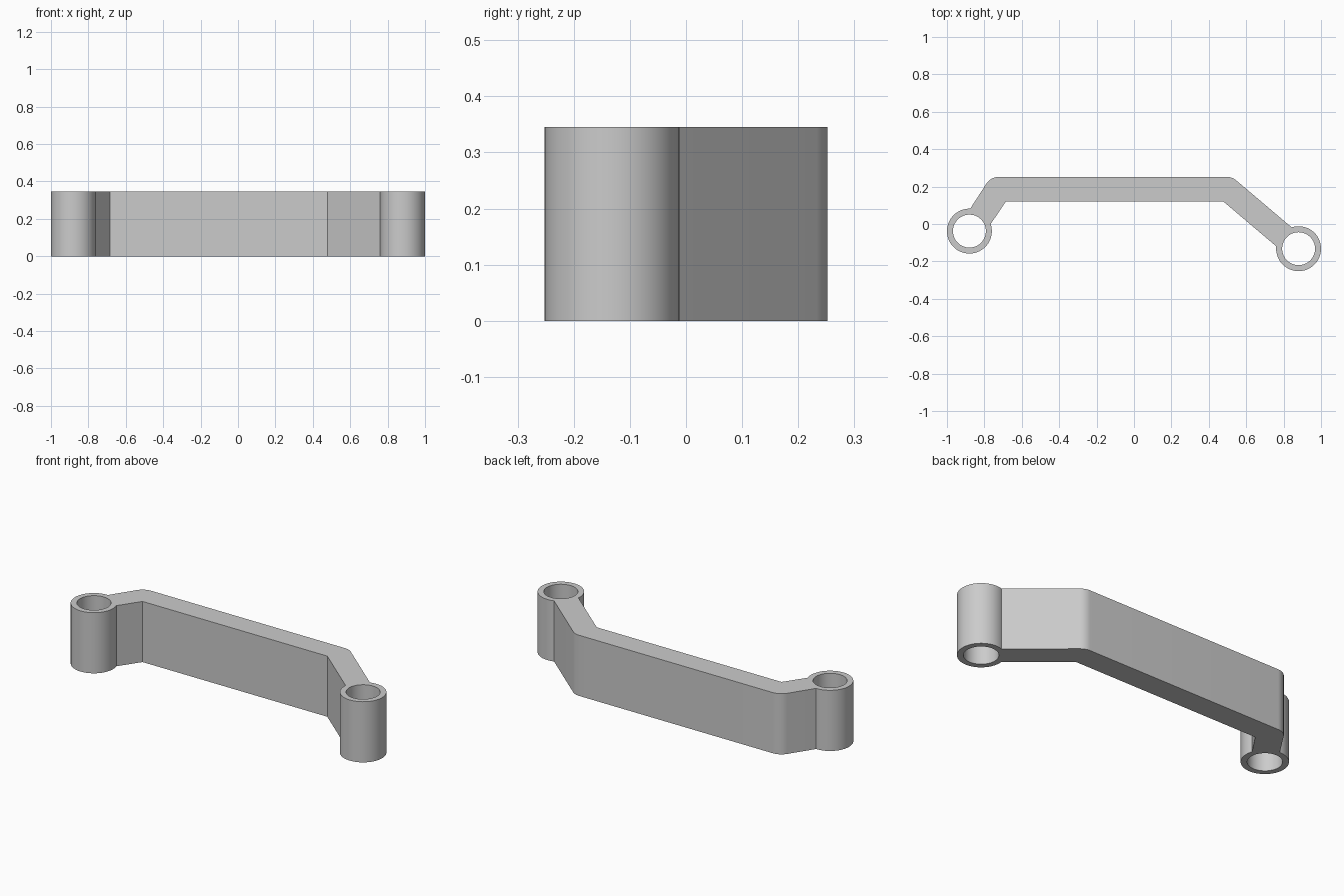
import bpy
import bmesh
from math import cos, sin, radians

if "Cube" in bpy.data.objects:
    bpy.data.objects.remove(bpy.data.objects["Cube"], do_unlink=True)

HEIGHT = 0.345
RING_R, HOLE_R, BEND_R = 0.12, 0.088, 0.08
LEFT_RING, RIGHT_RING = (-0.88, -0.038), (0.88, -0.132)


def arc(center, radius, start, end, steps):
    """Points along an arc, angles in degrees."""
    angles = [radians(start + (end - start) * i / steps) for i in range(steps + 1)]
    return [(center[0] + radius * cos(a), center[1] + radius * sin(a)) for a in angles]


def add_loop(curve, points):
    spline = curve.splines.new("POLY")
    spline.points.add(len(points) - 1)
    for p, (x, y) in zip(spline.points, points):
        p.co = (x, y, 0, 1)
    spline.use_cyclic_u = True


# Outline: two ring bosses joined by a bent bar with rounded back corners
outline = (arc(LEFT_RING, RING_R, 88, 378.5, 52)
           + [(-0.685, 0.12), (0.478, 0.12)]
           + arc(RIGHT_RING, RING_R, 174, 468, 52)
           + arc((0.495, 0.172), BEND_R, 50, 90, 8)
           + arc((-0.722, 0.172), BEND_R, 90, 146, 10))

profile = bpy.data.curves.new("bracket_profile", "CURVE")
profile.dimensions = "2D"
profile.fill_mode = "BOTH"
profile.extrude = HEIGHT / 2
add_loop(profile, outline)

# Through holes in the bosses
for center in (LEFT_RING, RIGHT_RING):
    add_loop(profile, arc(center, HOLE_R, 0, 360, 64)[:-1])

bracket = bpy.data.objects.new("bent_bracket", profile)
bpy.context.collection.objects.link(bracket)
bracket.location.z = HEIGHT / 2

# Turn the filled profile into one welded solid
bpy.ops.object.select_all(action="DESELECT")
bpy.context.view_layer.objects.active = bracket
bracket.select_set(True)
bpy.ops.object.convert(target="MESH")
bracket = bpy.context.object
bm = bmesh.new()
bm.from_mesh(bracket.data)
bmesh.ops.remove_doubles(bm, verts=bm.verts, dist=0.0005)
bmesh.ops.recalc_face_normals(bm, faces=bm.faces)
bm.to_mesh(bracket.data)
bm.free()
bpy.ops.object.shade_smooth_by_angle(angle=radians(25))

# Plain grey finish
grey = bpy.data.materials.new("plain_grey")
grey.use_nodes = True
color = (0.6, 0.6, 0.6, 1)
grey.diffuse_color = color
grey.node_tree.nodes["Principled BSDF"].inputs["Base Color"].default_value = color
bracket.data.materials.clear()
bracket.data.materials.append(grey)
